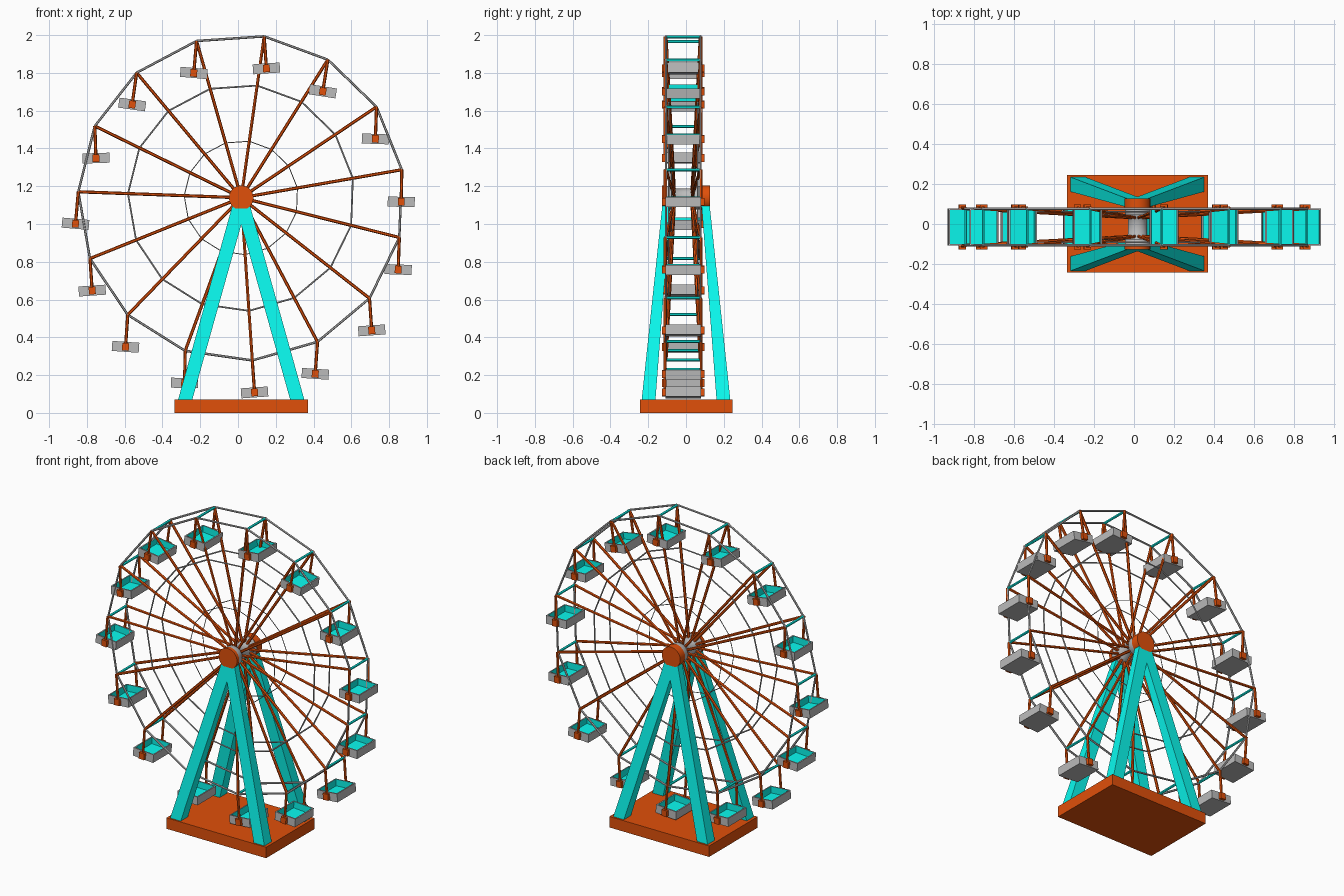
import bpy, bmesh
from math import radians, sin, cos, pi
from mathutils import Vector, Matrix

if "Cube" in bpy.data.objects:
    bpy.data.objects.remove(bpy.data.objects["Cube"])

X0, Y0, Z0 = 0.017, -0.015, 1.139      # wheel centre
R, N, START = 0.863, 15, 9.9           # rim radius, spokes, first angle
TILTS = [-1, -2, -9, 4, -5, -8, 2, -5, 4, -4, -1, 4, -4, 4, -2]


def material(name, rgb):
    m = bpy.data.materials.new(name)
    m.diffuse_color = (*rgb, 1)
    m.use_nodes = True
    m.node_tree.nodes["Principled BSDF"].inputs["Base Color"].default_value = m.diffuse_color
    return m


ORANGE = material("orange", (0.75, 0.08, 0.003))
TEAL = material("teal", (0.003, 0.95, 0.86))
GREY = material("grey", (0.5, 0.5, 0.5))


def finish(bm, name, *mats):
    bmesh.ops.recalc_face_normals(bm, faces=bm.faces)
    me = bpy.data.meshes.new(name)
    bm.to_mesh(me)
    bm.free()
    ob = bpy.data.objects.new(name, me)
    for m in mats:
        me.materials.append(m)
    bpy.context.collection.objects.link(ob)
    return ob


def rod(bm, a, b, r, sides=6):
    a, b = Vector(a), Vector(b)
    d = b - a
    mat = Matrix.Translation((a + b) / 2) @ d.to_track_quat('Z', 'Y').to_matrix().to_4x4()
    bmesh.ops.create_cone(bm, cap_ends=True, segments=sides, radius1=r, radius2=r,
                          depth=d.length, matrix=mat)


def box(bm, center, size, mat=Matrix()):
    m = mat @ Matrix.Translation(center) @ Matrix.Diagonal((*size, 1))
    return bmesh.ops.create_cube(bm, size=1, matrix=m)["verts"]


def wheel_point(i, r, side):
    # wheel sides converge towards the hub
    a = radians(START + i * 360 / N)
    y = Y0 + side * (0.045 + 0.046 * r / R)
    return Vector((X0 + r * cos(a), y, Z0 + r * sin(a)))


# base plate
bm = bmesh.new()
box(bm, (0.017, 0.001, 0.035), (0.706, 0.49, 0.07))
finish(bm, "base", ORANGE)

# four slanted legs meeting at the axle
bm = bmesh.new()
for sx in (-1, 1):
    for sy in (-1, 1):
        rings = []
        for z, cx, ya, yb in ((0.065, 0.298, 0.162, 0.235), (1.13, 0, 0.08, 0.122)):
            rings.append([bm.verts.new((X0 + sx * cx + dx, sy * y, z)) for dx, y in
                          ((-0.0375, ya), (0.0375, ya), (0.0375, yb), (-0.0375, yb))])
        lo, hi = rings
        bm.faces.new(lo)
        bm.faces.new(hi)
        for k in range(4):
            j = (k + 1) % 4
            bm.faces.new((lo[k], lo[j], hi[j], hi[k]))
finish(bm, "support_legs", TEAL)

# orange axle caps
for name, ya, yb in (("front_axle_cap", -0.127, -0.105), ("back_axle_cap", 0.078, 0.127)):
    bm = bmesh.new()
    rod(bm, (X0, ya, Z0), (X0, yb, Z0), 0.065, 24)
    finish(bm, name, ORANGE)

# grey spool hub, lathed about the axle
bm = bmesh.new()
profile = [(-0.108, 0.0), (-0.108, 0.062), (-0.07, 0.062), (-0.05, 0.048),
           (0.025, 0.048), (0.045, 0.062), (0.08, 0.062), (0.08, 0.0)]
vs = [bm.verts.new((X0 + r, y, Z0)) for y, r in profile]
es = [bm.edges.new(p) for p in zip(vs, vs[1:])]
bmesh.ops.spin(bm, geom=vs + es, cent=(X0, 0, Z0), axis=(0, 1, 0), angle=2 * pi, steps=24)
bmesh.ops.remove_doubles(bm, verts=bm.verts, dist=0.0005)
finish(bm, "hub", GREY)

# spokes, and polygon rings on both wheel sides
spokes, bars = bmesh.new(), bmesh.new()
for i in range(N):
    for s in (-1, 1):
        rod(spokes, wheel_point(i, 0.045, s), wheel_point(i, R, s), 0.0085)
    rod(bars, wheel_point(i, R - 0.003, -1), wheel_point(i, R - 0.003, 1), 0.008)
finish(spokes, "spokes", ORANGE)
finish(bars, "rim_crossbars", TEAL)
for name, r, t in (("outer_rim", R, 0.0065), ("middle_ring", 0.6, 0.0045), ("inner_ring", 0.302, 0.0025)):
    bm = bmesh.new()
    for i in range(N):
        for s in (-1, 1):
            rod(bm, wheel_point(i, r, s), wheel_point(i + 1, r, s), t)
    finish(bm, name, GREY)

# swinging gondolas: hangers, pivot blocks and open trays
hangers, trays = bmesh.new(), bmesh.new()
DROP = 0.17
for i, tilt in enumerate(TILTS):
    p = wheel_point(i, R, 1)
    m = Matrix.Translation((p.x, Y0, p.z)) @ Matrix.Rotation(radians(-tilt), 4, 'Y')
    for s in (-1, 1):
        rod(hangers, m @ Vector((0, s * 0.096, 0)), m @ Vector((0, s * 0.096, -DROP)), 0.0085)
        box(hangers, (0, s * 0.1, -DROP), (0.036, 0.024, 0.04), m)
    verts = box(trays, (0, 0, -DROP), (0.143, 0.187, 0.053), m)
    faces = {f for v in verts for f in v.link_faces}
    top = max(faces, key=lambda f: f.calc_center_median().z)
    bmesh.ops.inset_individual(trays, faces=[top], thickness=0.008, use_even_offset=True)
    ext = bmesh.ops.extrude_discrete_faces(trays, faces=[top])["faces"][0]
    down = m.to_3x3() @ Vector((0, 0, -0.042))
    bmesh.ops.translate(trays, verts=ext.verts, vec=down)
    ext.material_index = 1
    for e in ext.edges:
        for f in e.link_faces:
            f.material_index = 1
finish(hangers, "gondola_hangers", ORANGE)
finish(trays, "gondola_trays", GREY, TEAL)

# smooth the round hub parts only
for name in ("hub", "front_axle_cap", "back_axle_cap"):
    ob = bpy.data.objects[name]
    bpy.ops.object.select_all(action='DESELECT')
    ob.select_set(True)
    bpy.context.view_layer.objects.active = ob
    bpy.ops.object.shade_smooth_by_angle(angle=radians(50))
